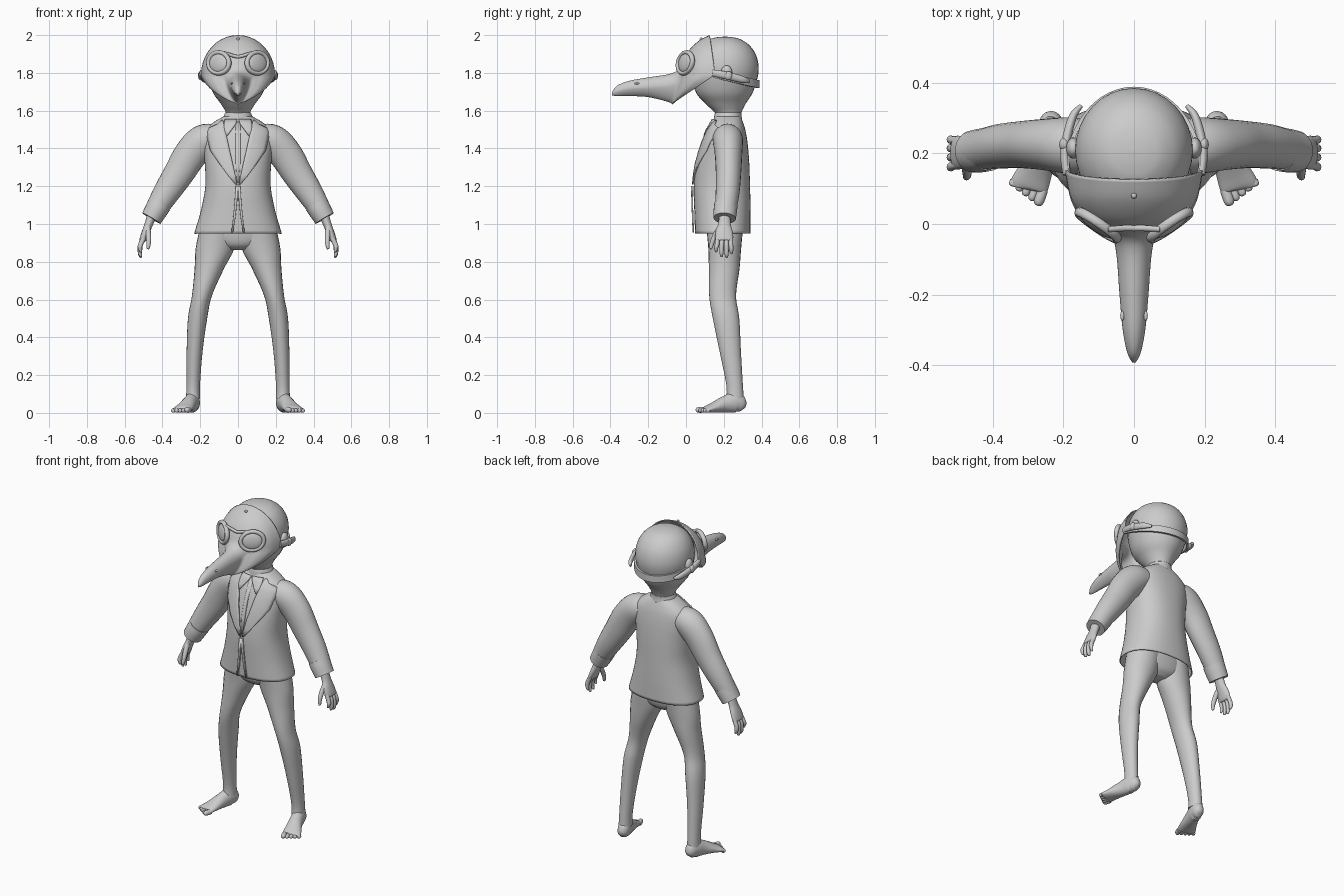
import bpy, bmesh, math
from mathutils import Vector
from mathutils.bvhtree import BVHTree


def smooth(rows, k=5):
    """Catmull-Rom interpolation of section tuples."""
    p = [rows[0]] + list(rows) + [rows[-1]]
    out = []
    for i in range(1, len(p) - 2):
        for j in range(k):
            t = j / k
            out.append([0.5 * (2 * b + (c - a) * t + (2 * a - 5 * b + 4 * c - d) * t * t
                        + (3 * b - a - 3 * c + d) * t ** 3)
                        for a, b, c, d in zip(p[i - 1], p[i], p[i + 1], p[i + 2])])
    out.append(list(rows[-1]))
    return out


def skin(name, rings, caps=(True, True), mirror=False, thick=0, closed=True):
    bm = bmesh.new()
    vs = [[bm.verts.new(c) for c in r] for r in rings]
    n = len(vs[0])
    for a, b in zip(vs, vs[1:]):
        for i in range(n if closed else n - 1):
            j = (i + 1) % n
            bm.faces.new((a[i], a[j], b[j], b[i]))
    if caps[0]:
        bm.faces.new(vs[0])
    if caps[1]:
        bm.faces.new(vs[-1])
    bmesh.ops.recalc_face_normals(bm, faces=bm.faces)
    me = bpy.data.meshes.new(name)
    bm.to_mesh(me)
    bm.free()
    ob = bpy.data.objects.new(name, me)
    bpy.context.collection.objects.link(ob)
    return finish(ob, mirror, thick)


def finish(ob, mirror=False, thick=0):
    bpy.ops.object.select_all(action='DESELECT')
    ob.select_set(True)
    bpy.context.view_layer.objects.active = ob
    bpy.ops.object.shade_smooth_by_angle(angle=math.radians(45))
    if thick:
        ob.modifiers.new("thickness", 'SOLIDIFY').thickness = thick
    if mirror:
        ob.modifiers.new("mirror", 'MIRROR')
    return ob


def spow(v, e):
    return math.copysign(abs(v) ** e, v)


def tube(name, rows, ref=(0, 1, 0), axis=None, n=24, e=2.0, **kw):
    """rows: x, y, z, radius along ref, radius across."""
    rows = smooth(rows)
    pts = [Vector(r[:3]) for r in rows]
    rings = []
    for i, r in enumerate(rows):
        t = Vector(axis) if axis else (pts[min(i + 1, len(pts) - 1)] - pts[max(i - 1, 0)]).normalized()
        a = Vector(ref)
        a = (a - t * a.dot(t)).normalized()
        b = t.cross(a)
        rings.append([pts[i] + a * (r[3] * spow(math.cos(q), 2 / e)) + b * (r[4] * spow(math.sin(q), 2 / e))
                      for q in (2 * math.pi * j / n for j in range(n))])
    return skin(name, rings, **kw)


def ball(name, loc, rad, rot=(0, 0, 0), mirror=False):
    rings = []
    from mathutils import Euler
    m = Euler(rot).to_matrix()
    for i in range(1, 12):
        p = math.pi * i / 12
        rings.append([Vector(loc) + m @ Vector((rad[0] * math.sin(p) * math.cos(q), rad[1] * math.sin(p) * math.sin(q),
                      rad[2] * math.cos(p))) for q in (2 * math.pi * j / 20 for j in range(20))])
    return skin(name, rings, mirror=mirror)


UP = (0, 0, 1)

# Head and neck
tube("head", [(0, .225, 1.52, .065, .06), (0, .225, 1.58, .066, .06), (0, .21, 1.635, .105, .09),
              (0, .203, 1.70, .152, .135), (0, .208, 1.80, .176, .165), (0, .208, 1.88, .168, .16),
              (0, .207, 1.94, .135, .13), (0, .206, 1.975, .088, .087), (0, .206, 1.988, .045, .045),
              (0, .206, 1.992, .004, .004)], axis=UP, n=32)
ball("ear", (.172, .215, 1.80), (.02, .03, .04), mirror=True)

# Beaked mask: y top, y mid, y bottom, half width, z top, z mid, z bottom
sections = [(.125, .155, -.06, .196, 2.0, 1.79, 1.645), (.07, .075, -.064, .18, 1.972, 1.79, 1.64),
            (.02, .022, -.068, .145, 1.925, 1.79, 1.637), (-.012, -.01, -.071, .10, 1.875, 1.78, 1.635),
            (-.038, -.035, -.075, .064, 1.822, 1.76, 1.634), (-.085, -.085, -.09, .05, 1.795, 1.735, 1.645),
            (-.2, -.2, -.2, .041, 1.776, 1.725, 1.672), (-.3, -.3, -.3, .032, 1.758, 1.718, 1.677),
            (-.365, -.365, -.365, .019, 1.732, 1.703, 1.677), (-.392, -.392, -.392, .005, 1.697, 1.69, 1.682)]
rings = []
for yt, ym, yb, w, zt, zm, zb in smooth(sections):
    ring = []
    for j in range(40):
        q = 2 * math.pi * j / 40
        c, s = math.cos(q), math.sin(q)
        if s >= 0:
            ring.append((w * c, ym + (yt - ym) * s, zm + (zt - zm) * s))
        else:
            k = abs(s) ** 1.35
            ring.append((w * spow(c, 1.25), ym + (yb - ym) * k, zm + (zb - zm) * k))
    rings.append(ring)
skin("beaked_mask", rings, caps=(False, True), thick=.006)
ball("nostril", (.033, -.26, 1.745), (.006, .014, .006), mirror=True)
ball("forehead_stud", (0, .08, 1.979), (.008, .008, .008))

# Goggles
turn = math.radians(34)
ux, uz = Vector((math.cos(turn), math.sin(turn), 0)), Vector((0, .15, 1)).normalized()
eye, out = Vector((.102, -.004, 1.853)), ux.cross(uz).normalized()
rings = []
for j in range(33):
    q = 2 * math.pi * j / 32
    d = ux * math.cos(q) + uz * math.sin(q)
    p = eye + ux * (.066 * math.cos(q)) + uz * (.056 * math.sin(q))
    rings.append([p + d * (.012 * math.cos(a)) + out * (.014 * math.sin(a))
                  for a in (2 * math.pi * i / 10 for i in range(10))])
skin("goggle_rim", rings, caps=(False, False), mirror=True)
ball("goggle_lens", eye, (.06, .018, .052), (-.15, 0, turn), mirror=True)
tube("goggle_bridge", [(.075, -.015, 1.908, .008, .008), (.03, -.012, 1.892, .009, .009), (0, -.012, 1.885, .009, .009)],
     ref=UP, n=10, mirror=True)

# Head strap and buckles
rings = []
for j in range(37):
    t = math.pi * j / 36
    d = Vector((math.cos(t), math.sin(t), 0))
    p = Vector((.19 * math.cos(t), .145 + .238 * math.sin(t), 1.795 - .055 * math.sin(t)))
    rings.append([p + d * a + Vector((0, 0, b)) for a, b in ((-.006, -.021), (.006, -.021), (.006, .021), (-.006, .021))])
skin("head_strap", rings)
tube("strap_loop", [(.19, .14, 1.80, .018, .012), (.196, .21, 1.787, .02, .013), (.175, .30, 1.765, .018, .012),
                    (.15, .335, 1.755, .008, .006)], ref=UP, n=14, mirror=True)
ball("strap_buckle", (.198, .225, 1.785), (.014, .02, .024), mirror=True)

# Jacket
jacket = tube("jacket_body", [(0, .195, .95, .147, .232), (0, .193, 1.07, .149, .197), (0, .19, 1.2, .149, .173),
                              (0, .195, 1.32, .14, .176), (0, .205, 1.42, .122, .186), (0, .213, 1.49, .103, .18),
                              (0, .22, 1.535, .083, .135), (0, .222, 1.57, .066, .075)],
              axis=UP, n=48, e=2.3, caps=(False, False), thick=.006)
tree = BVHTree.FromPolygons([v.co for v in jacket.data.vertices], [p.vertices[:] for p in jacket.data.polygons])


def panel(name, rows, lift, mirror=True):
    """Thin cloth laid on the jacket front; rows: z, inner x, outer x."""
    grid = []
    for z, x0, x1 in rows:
        line = []
        for i in range(7):
            x = x0 + (x1 - x0) * i / 6
            hit = tree.ray_cast(Vector((x, -1, z)), Vector((0, 1, 0)))[0]
            line.append((x, (hit.y if hit else .2) - lift, z))
        grid.append(line)
    return skin(name, grid, caps=(False, False), mirror=mirror, thick=.008, closed=False)


panel("lapel", [(1.21, .004, .014), (1.26, .015, .055), (1.32, .028, .10), (1.39, .044, .148), (1.44, .055, .16),
                (1.49, .067, .17), (1.505, .07, .165), (1.53, .076, .11), (1.55, .08, .09)], .01)
panel("shirt_collar", [(1.47, .056, .062), (1.50, .035, .072), (1.53, .012, .075), (1.555, .004, .07)], .012)
panel("shirt_placket", [(1.22, -.006, .006), (1.32, -.012, .012), (1.42, -.012, .012), (1.54, -.012, .012)], .006, False)
panel("jacket_front_edge", [(.955, .026, .036), (1.03, .014, .026), (1.12, .004, .018), (1.2, 0, .012)], .006)
tube("neck_collar", [(0, .222, 1.55, .075, .083), (0, .222, 1.575, .072, .074), (0, .224, 1.59, .07, .068)],
     axis=UP, n=32, caps=(False, False), thick=.006)

# Sleeves and cuffs
tube("sleeve", [(.10, .215, 1.455, .075, .07), (.18, .222, 1.44, .08, .088), (.25, .225, 1.37, .073, .088),
                (.315, .225, 1.265, .067, .08), (.38, .22, 1.165, .063, .07), (.448, .207, 1.055, .056, .055)], mirror=True)
tube("cuff", [(.414, .212, 1.105, .062, .062), (.435, .208, 1.07, .062, .06), (.459, .205, 1.03, .059, .056)], mirror=True)

# Hands
tube("palm", [(.455, .205, 1.05, .03, .026), (.472, .204, 1.0, .033, .022), (.49, .202, .955, .046, .02),
              (.505, .203, .915, .046, .017), (.508, .203, .908, .03, .008)], n=20, mirror=True)
for i, (y0, y1, z1) in enumerate([(.168, .160, .85), (.191, .188, .825), (.214, .215, .82), (.236, .24, .84)]):
    tube("finger_%d" % (i + 1), [(.498, y0, .93, .012, .013), (.516, (y0 + y1) / 2, .89, .012, .013),
                                 (.519, y1, z1 + .025, .011, .011), (.514, y1, z1 + .005, .007, .007),
                                 (.513, y1, z1, .002, .002)], n=12, mirror=True)
tube("thumb", [(.478, .185, .985, .018, .014), (.474, .155, .94, .014, .014), (.473, .138, .90, .012, .012),
               (.476, .132, .872, .008, .008), (.477, .131, .867, .002, .002)], n=12, mirror=True)

# Trousers
tube("trouser_seat", [(0, .205, .862, .045, .06), (0, .205, .89, .078, .14), (0, .205, .94, .093, .205),
                      (0, .205, 1.02, .1, .185)], axis=UP, n=32)
tube("trouser_leg", [(.10, .205, .99, .098, .10), (.122, .205, .87, .087, .102), (.153, .202, .76, .081, .077),
                     (.191, .194, .62, .071, .053), (.214, .212, .5, .07, .051), (.23, .235, .32, .056, .042),
                     (.237, .257, .15, .044, .036), (.238, .26, .075, .046, .037)], axis=UP, mirror=True)

# Feet and toes
tube("foot", [(.228, .312, .032, .012, .012), (.232, .298, .04, .037, .03), (.241, .262, .055, .054, .038),
              (.258, .205, .045, .044, .04), (.281, .145, .028, .027, .049), (.297, .108, .018, .017, .054),
              (.300, .098, .016, .008, .045)], ref=UP, mirror=True)
d, p = Vector((.33, -.94, 0)), Vector((.94, .33, 0))
for i in range(5):
    r = .015 if i == 0 else .0115
    base = Vector((.298, .11, r + .001)) + p * (-.042 + .0215 * i)
    tip = base + d * (.047 - .007 * i)
    tube("toe_%d" % (i + 1), [(*base, r, r), (*base.lerp(tip, .65), r, r), (*base.lerp(tip, .92), r * .7, r * .7),
                              (*tip, r * .15, r * .15)], ref=UP, n=12, mirror=True)
